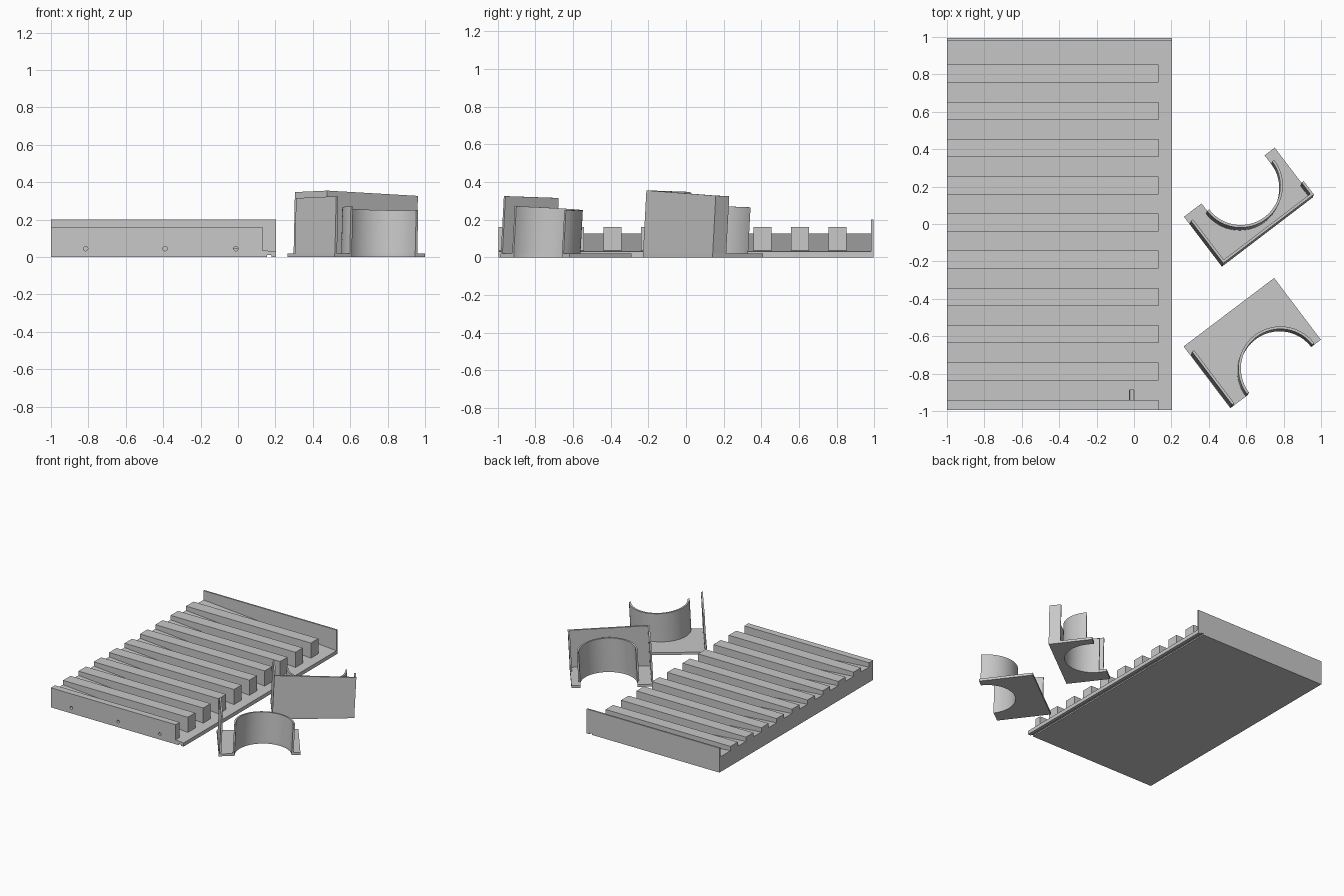
import bpy, bmesh, math

if "Cube" in bpy.data.objects:
    bpy.data.objects.remove(bpy.data.objects["Cube"])

grey = bpy.data.materials.new("light grey plastic")
grey.diffuse_color = (0.58, 0.58, 0.58, 1)
grey.use_nodes = True
grey.node_tree.nodes["Principled BSDF"].inputs["Base Color"].default_value = grey.diffuse_color


def prism(name, outline, lo, hi, place, smooth=False):
    """Extrude a 2D outline from lo to hi; place(a, b, level) gives the 3D point."""
    bm = bmesh.new()
    n = len(outline)
    bottom = [bm.verts.new(place(a, b, lo)) for a, b in outline]
    top = [bm.verts.new(place(a, b, hi)) for a, b in outline]
    bm.faces.new(bottom)
    bm.faces.new(top)
    for i in range(n):
        j = (i + 1) % n
        bm.faces.new((bottom[i], bottom[j], top[j], top[i]))
    bmesh.ops.recalc_face_normals(bm, faces=bm.faces)
    mesh = bpy.data.meshes.new(name)
    bm.to_mesh(mesh)
    bm.free()
    mesh.materials.append(grey)
    obj = bpy.data.objects.new(name, mesh)
    bpy.context.collection.objects.link(obj)
    if smooth:
        bpy.ops.object.select_all(action='DESELECT')
        obj.select_set(True)
        bpy.context.view_layer.objects.active = obj
        bpy.ops.object.shade_smooth_by_angle(angle=math.radians(30))
    return obj


def arc(cu, cv, r, start, end, steps=40):
    angles = [math.radians(start + (end - start) * i / steps) for i in range(steps + 1)]
    return [(cu + r * math.cos(t), cv + r * math.sin(t)) for t in angles]


# ---- Draining tray: outlines in x/z, extruded along y ----
LEFT, RIGHT, HALF, RIB_END = -1.0, 0.204, 0.995, 0.131


def along_y(x, z, y):
    return (x, y, z)


def floor_z(x):
    return 0.125 + (0.03 - 0.125) * (x - LEFT) / (RIGHT - LEFT)


def above_floor(end, top):
    return [(LEFT, floor_z(LEFT)), (end, floor_z(end)), (end, top), (LEFT, top)]


# sloped floor with a drip groove under its low edge
floor = prism("tray_floor", [(LEFT, 0), (0.155, 0), (0.155, 0.01), (0.178, 0.01), (0.178, 0),
                             (RIGHT, 0), (RIGHT, floor_z(RIGHT)), (LEFT, floor_z(LEFT))],
              -HALF, HALF, along_y)
prism("back_wall", above_floor(RIGHT, 0.2), 0.982, HALF, along_y)
for k in range(9):
    y = 0.804 - 0.199 * k
    prism(f"rib_{k + 1}", above_floor(RIB_END, 0.16), y - 0.048, y + 0.048, along_y)
front_bar = prism("front_bar", above_floor(RIB_END, 0.16), -HALF, -0.941, along_y)

# small peg holes in the front face
for i, x in enumerate((-0.815, -0.39, -0.012)):
    hole = prism(f"hole_cutter_{i + 1}", arc(x, 0.045, 0.012, 0, 345, 23), -1.05, -0.888, along_y)
    hole.hide_render = True
    hole.hide_viewport = True
    for target in (floor, front_bar):
        cut = target.modifiers.new("peg hole", 'BOOLEAN')
        cut.object = hole
        cut.operation = 'DIFFERENCE'
        cut.solver = 'EXACT'


# ---- Cup brackets: outlines in local u/v, raised in z ----
PLATE = 0.02
LEAN_X, LEAN_Y = 0.02, 0.05


def bracket_frame(bx, by, degrees):
    c, s = math.cos(math.radians(degrees)), math.sin(math.radians(degrees))

    def place(u, v, z):
        dx, dy = u * c - v * s, u * s + v * c
        if z > PLATE:  # upper edges lean slightly and slope down to the back
            z -= LEAN_X * dx + LEAN_Y * dy
            dx += LEAN_X * z
            dy += LEAN_Y * z
        return (bx + dx, by + dy, z)
    return place


def box(u0, u1, v0, v1):
    return [(u0, v0), (u1, v0), (u1, v1), (u0, v1)]


R, T = 0.212, 0.014  # collar inner radius and thickness

# rear bracket: U cutout open to the back, tall wall along the front
W, L, CU, CV = 0.61, 0.335, 0.33, 0.277
rear = bracket_frame(0.47, -0.228, 37.3)
prism("rear_bracket_plate", [(0, 0), (W, 0), (W, L), (CU + R, L)] + arc(CU, CV, R, 0, -180)
      + [(CU - R, L), (0, L)], 0, PLATE, rear, True)
prism("rear_bracket_collar", arc(CU, CV, R, 0, -180) + arc(CU, CV, R + T, -180, 0),
      PLATE, 0.298, rear, True)
# long wall with its two returns as one bent strip
prism("rear_bracket_wall", [(0, 0), (W, 0), (W, 0.09), (W - T, 0.09), (W - T, T),
                            (T, T), (T, 0.285), (0, 0.285)], PLATE, 0.355, rear)

# front bracket: half-round cutout open to the front, wall on the left side
W, L, CU = 0.607, 0.414, 0.33
front = bracket_frame(0.515, -0.985, 37.1)
prism("front_bracket_plate", [(W, 0), (W, L), (0, L), (0, 0)] + arc(CU, 0, R, 180, 0),
      0, PLATE, front, True)
prism("front_bracket_collar", arc(CU, 0, R, 180, 0) + arc(CU, 0, R + T, 0, 180),
      PLATE, 0.276, front, True)
prism("front_bracket_wall", box(0.004, 0.004 + T, 0, 0.355), PLATE, 0.325, front)
